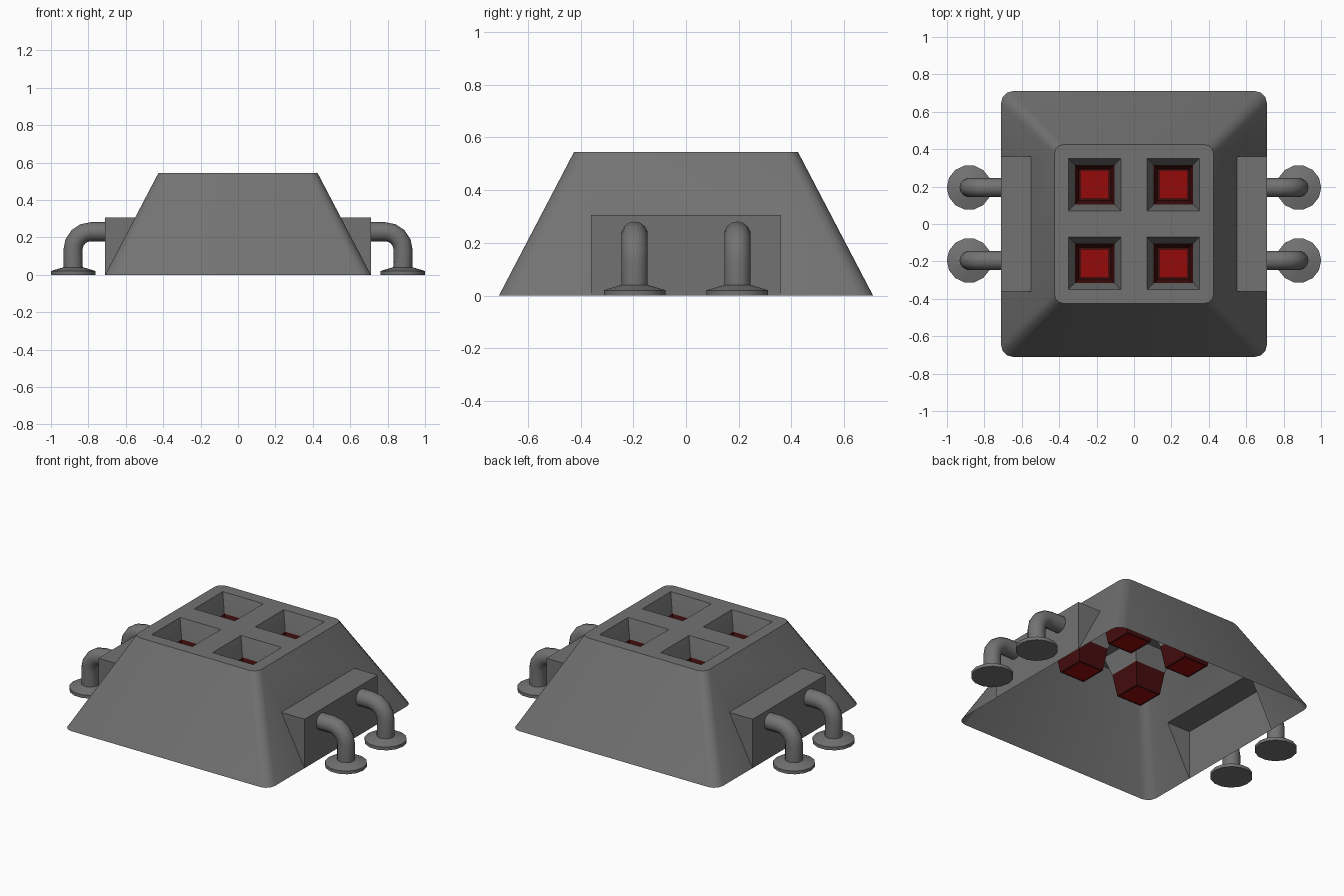
import bpy, bmesh, math

if "Cube" in bpy.data.objects:
    bpy.data.objects.remove(bpy.data.objects["Cube"])


def material(name, rgb):
    m = bpy.data.materials.new(name)
    m.diffuse_color = (*rgb, 1)
    m.use_nodes = True
    m.node_tree.nodes["Principled BSDF"].inputs["Base Color"].default_value = m.diffuse_color
    return m


GREY = material("grey metal", (0.17, 0.17, 0.17))
DARK_RED = material("dark red", (0.06, 0.004, 0.004))
RED = material("glowing red", (0.30, 0.003, 0.003))


def loft(name, rings, mats):
    """Closed solid through matching rings of points."""
    bm = bmesh.new()
    rows = [[bm.verts.new(p) for p in r] for r in rings]
    n = len(rows[0])
    for a, b in zip(rows, rows[1:]):
        for i in range(n):
            bm.faces.new((a[i], a[(i + 1) % n], b[(i + 1) % n], b[i]))
    bm.faces.new(rows[0])
    bm.faces.new(rows[-1])
    bmesh.ops.recalc_face_normals(bm, faces=bm.faces)
    me = bpy.data.meshes.new(name)
    bm.to_mesh(me)
    bm.free()
    ob = bpy.data.objects.new(name, me)
    bpy.context.collection.objects.link(ob)
    for m in mats:
        me.materials.append(m)
    return ob


def square(h, z, cx=0, cy=0, r=0, seg=3):
    """Square ring of half width h with corners of radius r."""
    pts = []
    for k, (sx, sy) in enumerate([(1, 1), (-1, 1), (-1, -1), (1, -1)]):
        if r == 0:
            pts.append((cx + sx * h, cy + sy * h, z))
            continue
        for i in range(seg + 1):
            a = (k + i / seg) * math.pi / 2
            pts.append((cx + sx * (h - r) + r * math.cos(a),
                        cy + sy * (h - r) + r * math.sin(a), z))
    return pts


def smooth(ob):
    bpy.ops.object.select_all(action='DESELECT')
    bpy.context.view_layer.objects.active = ob
    ob.select_set(True)
    bpy.ops.object.shade_smooth_by_angle(angle=math.radians(35))


# Sloped housing with rounded corners
body = loft("housing", [square(0.71, 0, r=0.06), square(0.425, 0.545, r=0.05)],
            [GREY, DARK_RED, RED])

# Side boxes (joined) and launch wells (cut)
tools = []
for s in (-1, 1):
    ring = [[(s * x, y, z) for x, y in ((0.45, -0.36), (0.711, -0.36), (0.711, 0.36), (0.45, 0.36))]
            for z in (0, 0.305)]
    tools.append((loft("side_box_helper", ring, [GREY]), 'UNION'))
for cx in (-0.21, 0.21):
    for cy in (-0.21, 0.21):
        rings = [square(h, z, cx, cy) for h, z in
                 ((0.085, 0.29), (0.105, 0.43), (0.14, 0.545), (0.146, 0.565))]
        tools.append((loft("well_cutter", rings, [GREY]), 'DIFFERENCE'))
for ob, op in tools:
    mod = body.modifiers.new(op, 'BOOLEAN')
    mod.operation, mod.object, mod.solver = op, ob, 'EXACT'
dg = bpy.context.evaluated_depsgraph_get()
me = bpy.data.meshes.new_from_object(body.evaluated_get(dg))
body.modifiers.clear()
body.data = me
for ob, op in tools:
    bpy.data.objects.remove(ob)
me.materials.clear()
for m in (GREY, DARK_RED, RED):
    me.materials.append(m)

# Open the underside and colour the wells by height
bm = bmesh.new()
bm.from_mesh(me)
bmesh.ops.delete(bm, geom=[f for f in bm.faces if f.calc_center_median().z < 0.002 and abs(f.normal.z) > 0.9],
                 context='FACES')
floors = []
for f in bm.faces:
    c = f.calc_center_median()
    f.material_index = 0
    if max(abs(c.x), abs(c.y)) < 0.36 and 0.28 < c.z < 0.431:
        f.material_index = 1
        if c.z < 0.295:
            floors.append(f)
bmesh.ops.inset_individual(bm, faces=floors, thickness=0.018)
for f in floors:
    f.material_index = 2
bm.to_mesh(me)
bm.free()
smooth(body)


# Bent pipe legs ending in flared feet
def leg(s, y, n=14):
    sections = [(0.711, 0.23, 0, 0.051)]
    for a in (0, 22.5, 45, 67.5, 90):
        t = math.radians(a)
        sections.append((0.787 + 0.095 * math.sin(t), 0.135 + 0.095 * math.cos(t), a, 0.051))
    sections += [(0.881, z, 90, r) for z, r in ((0.04, 0.051), (0.039, 0.056), (0.02, 0.12), (0, 0.12))]
    rings = []
    for x, z, a, r in sections:
        t = math.radians(a)
        ring = []
        for i in range(n):
            b = 2 * math.pi * i / n
            u = r * math.cos(b)
            ring.append((s * (x + u * math.sin(t)), y + r * math.sin(b), z + u * math.cos(t)))
        rings.append(ring)
    smooth(loft("pipe_leg", rings, [GREY]))


for s in (-1, 1):
    for y in (-0.195, 0.195):
        leg(s, y)
